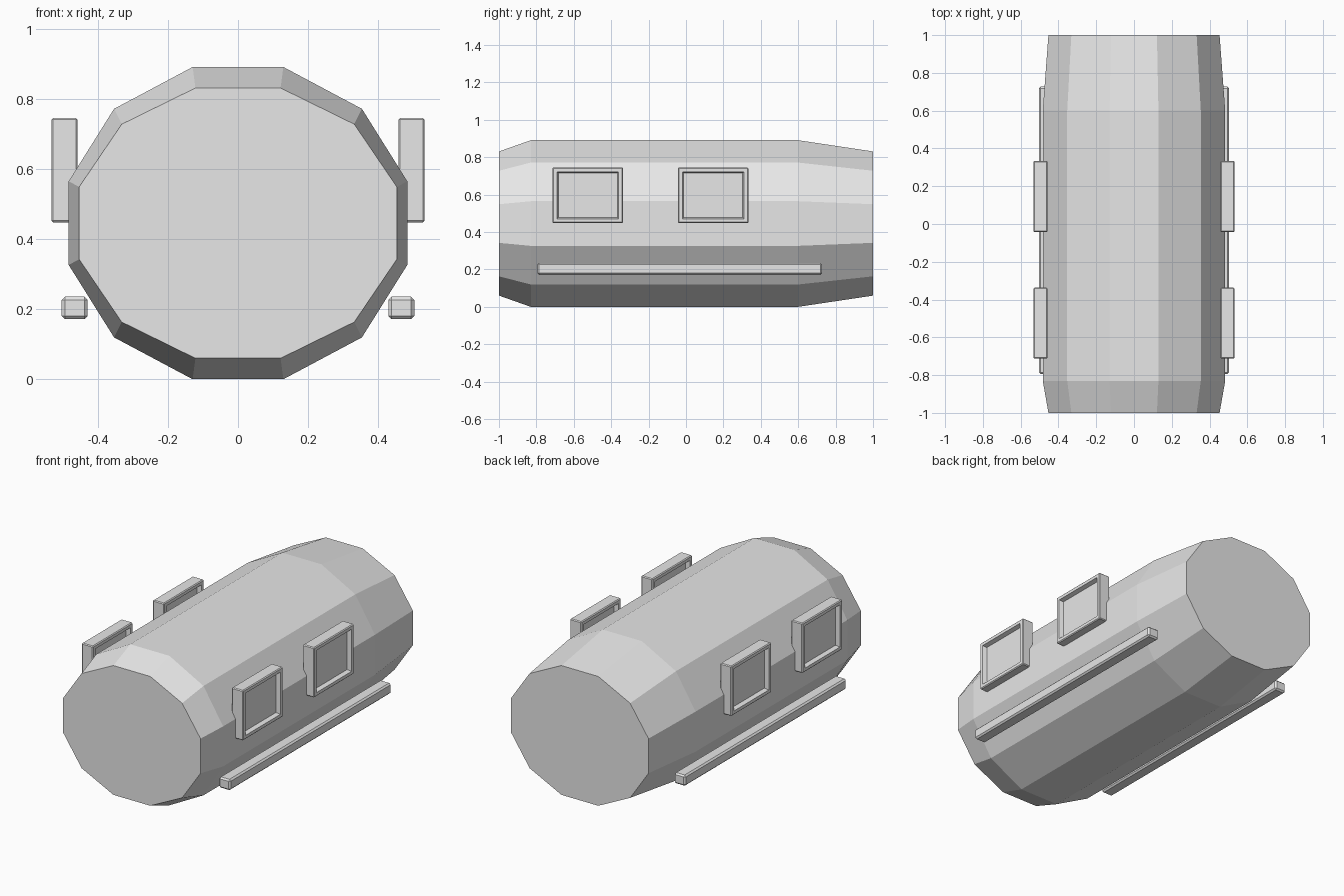
import bpy, bmesh, math
from mathutils import Matrix, Vector

cube = bpy.data.objects.get("Cube")
if cube:
    bpy.data.objects.remove(cube, do_unlink=True)

GREY = (0.8, 0.8, 0.8, 1.0)
grey = bpy.data.materials.new("plain_grey")
grey.use_nodes = True
grey.diffuse_color = GREY
grey.node_tree.nodes["Principled BSDF"].inputs["Base Color"].default_value = GREY


def finish(name, bm):
    bmesh.ops.recalc_face_normals(bm, faces=bm.faces)
    mesh = bpy.data.meshes.new(name)
    bm.to_mesh(mesh)
    bm.free()
    mesh.materials.append(grey)
    obj = bpy.data.objects.new(name, mesh)
    bpy.context.collection.objects.link(obj)
    return obj


def bevelled_box(center, size, bevel):
    bm = bmesh.new()
    place = Matrix.Translation(center) @ Matrix.Diagonal((*size, 1))
    bmesh.ops.create_cube(bm, size=1, matrix=place)
    bmesh.ops.bevel(bm, geom=bm.edges[:], offset=bevel, segments=1,
                    profile=0.5, affect='EDGES')
    bm.normal_update()
    return bm


# Twelve-sided hull, lofted through four rings: (y, x radius, z radius)
SIDES, MID_Z = 12, 0.445
stations = [(-1, 0.469, 0.399), (-0.83, 0.5, 0.461), (0.6, 0.5, 0.461), (1, 0.469, 0.399)]
bm = bmesh.new()
rings = []
for y, rx, rz in stations:
    angles = [math.tau * (i + 0.5) / SIDES for i in range(SIDES)]
    rings.append([bm.verts.new((rx * math.cos(a), y, MID_Z + rz * math.sin(a)))
                  for a in angles])
for near, far in zip(rings, rings[1:]):
    for i in range(SIDES):
        j = (i + 1) % SIDES
        bm.faces.new((near[i], near[j], far[j], far[i]))
bm.faces.new(rings[0])
bm.faces.new(rings[-1])
finish("hull", bm)

for side, sx in (("left", 1), ("right", -1)):
    # Window frames, with a pane sunk into both broad faces
    for place, y in (("front", -0.525), ("rear", 0.145)):
        bm = bevelled_box(Vector((sx * 0.495, y, 0.596)), (0.075, 0.376, 0.298), 0.005)
        broad = [f for f in bm.faces if abs(f.normal.x) > 0.99]
        bmesh.ops.inset_individual(bm, faces=broad, thickness=0.026)
        bmesh.ops.inset_individual(bm, faces=broad, thickness=0.01, depth=-0.025)
        finish(f"{side}_{place}_window", bm)

    # Long side rail
    bm = bevelled_box(Vector((sx * 0.466, -0.034, 0.203)), (0.074, 1.522, 0.064), 0.009)
    finish(f"{side}_rail", bm)
